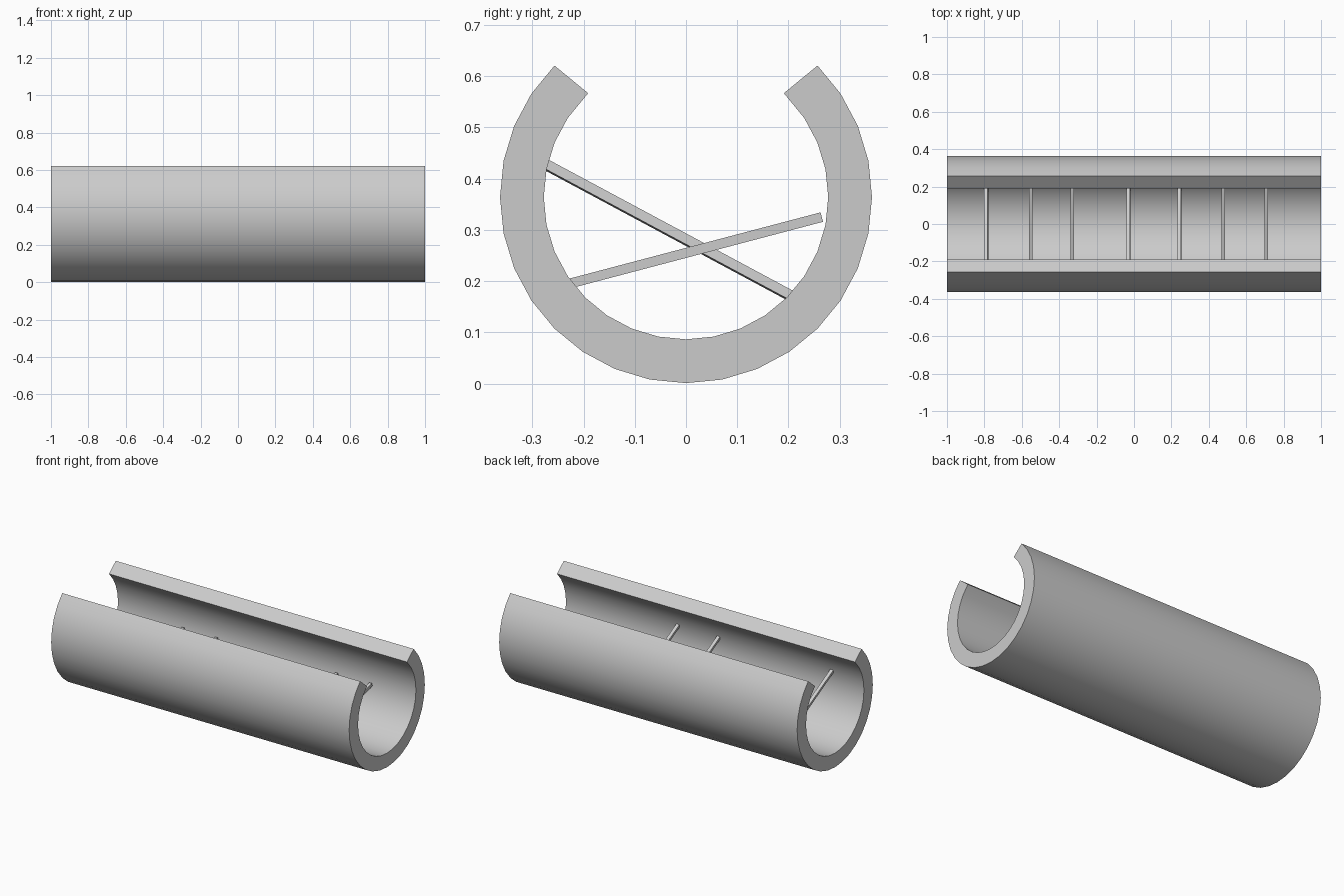
import bpy
import bmesh
from math import sin, cos, radians
from mathutils import Vector, Matrix

if "Cube" in bpy.data.objects:
    bpy.data.objects.remove(bpy.data.objects["Cube"])

RADIUS, CENTRE_Z, WALL = 0.363, 0.364, 0.085
STEPS = 24  # 11.25 degree facets over a 270 degree arc


def finish(bm, name):
    mesh = bpy.data.meshes.new(name)
    bm.to_mesh(mesh)
    bm.free()
    obj = bpy.data.objects.new(name, mesh)
    bpy.context.collection.objects.link(obj)
    return obj


def activate(obj):
    bpy.ops.object.select_all(action='DESELECT')
    obj.select_set(True)
    bpy.context.view_layer.objects.active = obj


# open-topped pipe: outer arc sheet, thickened inwards
bm = bmesh.new()
pairs = []
for i in range(STEPS + 1):
    a = radians(-135 + 270 * i / STEPS)
    y, z = RADIUS * sin(a), CENTRE_Z - RADIUS * cos(a)
    pairs.append([bm.verts.new((x, y, z)) for x in (-1, 1)])
for (a0, a1), (b0, b1) in zip(pairs, pairs[1:]):
    bm.faces.new((a0, b0, b1, a1))
pipe = finish(bm, "pipe_shell")
activate(pipe)
mod = pipe.modifiers.new("thickness", 'SOLIDIFY')
mod.thickness = WALL
mod.offset = -1
mod.use_even_offset = True
bpy.ops.object.modifier_apply(modifier=mod.name)
bpy.ops.object.shade_smooth_by_angle(angle=radians(30))


# thin square rods crossing the inside of the pipe
def rod(name, x, start, end, size, roll):
    p, q = Vector((x, *start)), Vector((x, *end))
    axis = (q - p).normalized()
    side = Vector((1, 0, 0))
    basis = Matrix((side, axis, side.cross(axis))).transposed().to_4x4()
    spin = Matrix.Rotation(radians(roll), 4, 'Y')
    scale = Matrix.Diagonal((size, (q - p).length, size, 1))
    bm = bmesh.new()
    bmesh.ops.create_cube(bm, size=1, matrix=Matrix.Translation((p + q) / 2) @ basis @ spin @ scale)
    finish(bm, name)


for i, x in enumerate((-0.79, -0.03, 0.243)):
    rod(f"falling_rod_{i + 1}", x, (-0.28, 0.431), (0.205, 0.171), 0.019, -9)
for i, x in enumerate((-0.553, -0.329, 0.478, 0.706)):
    rod(f"rising_rod_{i + 1}", x, (-0.228, 0.195), (0.265, 0.325), 0.019, 0)
